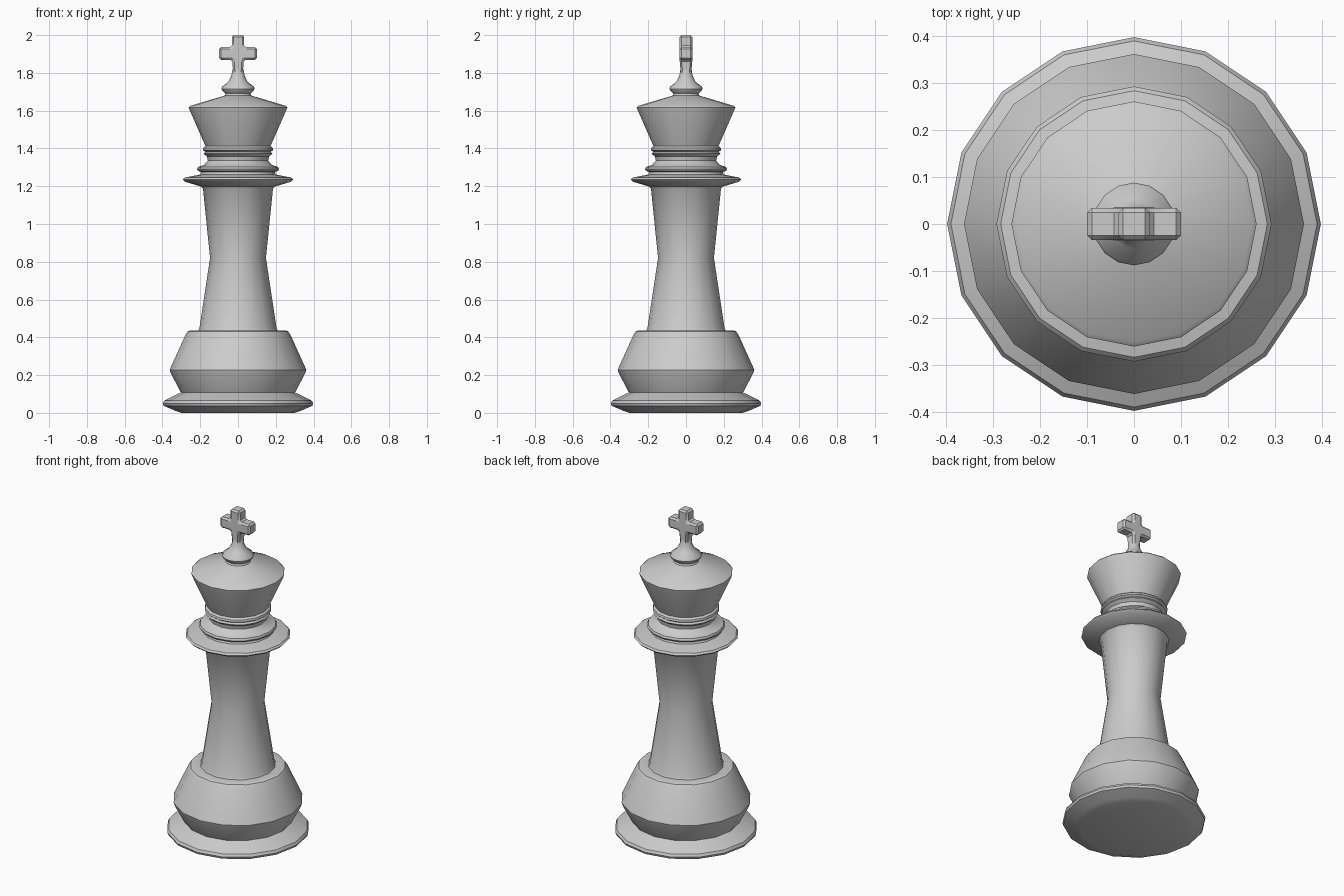
import bpy, bmesh
from math import cos, sin, pi, radians

if "Cube" in bpy.data.objects:
    bpy.data.objects.remove(bpy.data.objects["Cube"])

SIDES = 16


def finish(bm, name):
    bmesh.ops.recalc_face_normals(bm, faces=bm.faces)
    mesh = bpy.data.meshes.new(name)
    bm.to_mesh(mesh)
    bm.free()
    ob = bpy.data.objects.new(name, mesh)
    bpy.context.collection.objects.link(ob)
    bpy.ops.object.select_all(action='DESELECT')
    ob.select_set(True)
    bpy.context.view_layer.objects.active = ob
    bpy.ops.object.shade_smooth_by_angle(angle=radians(32))
    return ob


def turned(name, profile):
    """Turn a (radius, height) profile into a closed 16-sided solid."""
    bm = bmesh.new()
    rings = [[bm.verts.new((r * cos(2 * pi * i / SIDES), r * sin(2 * pi * i / SIDES), z))
              for i in range(SIDES)] for r, z in profile]
    for a, b in zip(rings, rings[1:]):
        for i in range(SIDES):
            j = (i + 1) % SIDES
            bm.faces.new((a[i], a[j], b[j], b[i]))
    bm.faces.new(rings[0][::-1])
    bm.faces.new(rings[-1])
    return finish(bm, name)


# Whole turned body: foot, bulge, column, collars, crown, finial
turned("turned_body", [
    (0.30, 0.0), (0.33, 0.01), (0.393, 0.037), (0.398, 0.05), (0.39, 0.065),
    (0.315, 0.102), (0.302, 0.108), (0.308, 0.118),
    (0.358, 0.215), (0.362, 0.228), (0.277, 0.415), (0.265, 0.432), (0.25, 0.437),
    (0.21, 0.437), (0.204, 0.45), (0.148, 0.82), (0.185, 1.185),
    (0.195, 1.198), (0.282, 1.224), (0.293, 1.235), (0.284, 1.245),
    (0.20, 1.262), (0.195, 1.275), (0.212, 1.281), (0.217, 1.29), (0.212, 1.302),
    (0.178, 1.314), (0.16, 1.335), (0.164, 1.357), (0.182, 1.372),
    (0.174, 1.382), (0.187, 1.391), (0.184, 1.403), (0.172, 1.412),
    (0.259, 1.61), (0.261, 1.618), (0.252, 1.626), (0.07, 1.68), (0.066, 1.69),
    (0.084, 1.706), (0.088, 1.716), (0.084, 1.727),
    (0.052, 1.752), (0.036, 1.782), (0.029, 1.82)])

# Cross on top: half outline mirrored, extruded, softly bevelled
D, W = 0.034, 0.033
half = [(0.03, 1.76), (0.03, 1.869), (0.1, 1.869), (0.1, 1.936), (W, 1.936), (W, 2.0)]
outline = half + [(-x, z) for x, z in reversed(half)]
bm = bmesh.new()
face = bm.faces.new([bm.verts.new((x, -D, z)) for x, z in outline])
ext = bmesh.ops.extrude_face_region(bm, geom=[face])
bmesh.ops.translate(bm, vec=(0, 2 * D, 0),
                    verts=[v for v in ext["geom"] if isinstance(v, bmesh.types.BMVert)])
bmesh.ops.recalc_face_normals(bm, faces=bm.faces)
# Thin the stem below the arms
for v in bm.verts:
    if v.co.z < 1.8:
        v.co.y *= 0.7
        v.co.x *= 0.8
bmesh.ops.bevel(bm, geom=bm.edges[:], offset=0.01, segments=1, affect='EDGES')
finish(bm, "top_cross")
